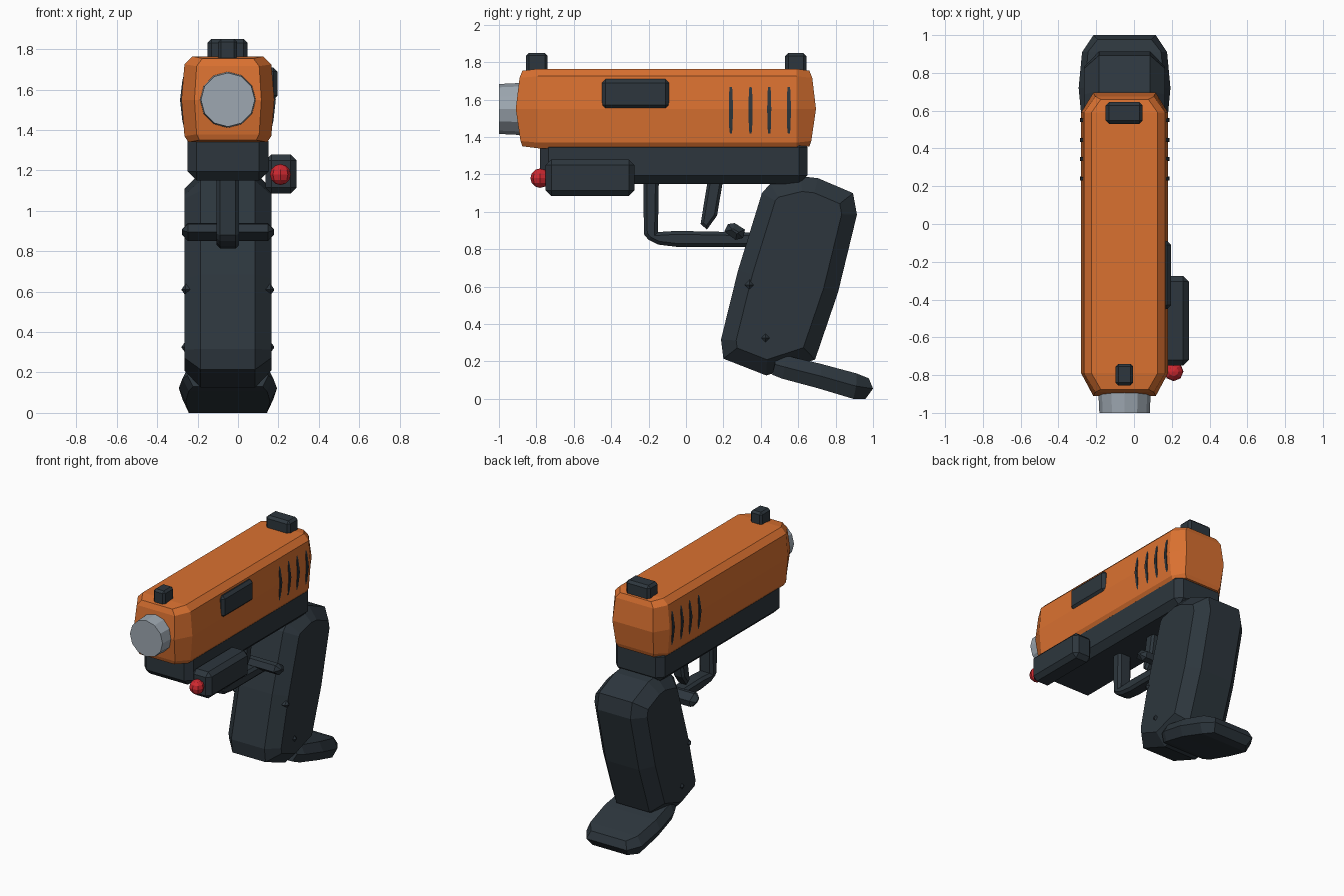
import bpy, bmesh
from mathutils import Vector

if "Cube" in bpy.data.objects:
    bpy.data.objects.remove(bpy.data.objects["Cube"])

CX = -0.05  # symmetry plane of the main body


def material(name, rgb):
    m = bpy.data.materials.new(name)
    m.diffuse_color = (*rgb, 1)
    m.use_nodes = True
    m.node_tree.nodes["Principled BSDF"].inputs["Base Color"].default_value = m.diffuse_color
    return m


ORANGE = material("orange", (0.70, 0.165, 0.03))
DARK = material("dark slate", (0.026, 0.037, 0.047))
GREY = material("light grey", (0.34, 0.39, 0.44))
RED = material("red", (0.62, 0.022, 0.03))


def finish(bm, name, mat):
    bmesh.ops.recalc_face_normals(bm, faces=bm.faces)
    me = bpy.data.meshes.new(name)
    bm.to_mesh(me)
    bm.free()
    me.materials.append(mat)
    ob = bpy.data.objects.new(name, me)
    bpy.context.collection.objects.link(ob)
    return ob


def box(name, lo, hi, bevel, mat):
    """Chamfered box between two corners."""
    bm = bmesh.new()
    bmesh.ops.create_cube(bm, size=1)
    lo, hi = Vector(lo), Vector(hi)
    for v in bm.verts:
        v.co = (lo + hi) / 2 + v.co * (hi - lo)
    bmesh.ops.bevel(bm, geom=bm.edges[:], offset=bevel, segments=1, affect='EDGES')
    return finish(bm, name, mat)


def plate(name, profile, half, bevel, mat):
    """Side (y, z) profile extruded across x, with chamfered rims."""
    bm = bmesh.new()
    base = bm.faces.new([bm.verts.new((CX - half, y, z)) for y, z in profile])
    ext = bmesh.ops.extrude_face_region(bm, geom=[base], use_keep_orig=True)
    for v in ext["geom"]:
        if isinstance(v, bmesh.types.BMVert):
            v.co.x = CX + half
    bmesh.ops.recalc_face_normals(bm, faces=bm.faces)
    rims = [e for e in bm.edges if abs(e.verts[0].co.x - e.verts[1].co.x) < 1e-5]
    bmesh.ops.bevel(bm, geom=rims, offset=bevel, segments=1, affect='EDGES')
    return finish(bm, name, mat)


def loft(name, rings, mat):
    """Rings of (half width, y, z) rows, top to bottom, mirrored about CX."""
    bm = bmesh.new()
    loops = []
    for ring in rings:
        right = [bm.verts.new((CX + h, y, z)) for h, y, z in ring]
        left = [bm.verts.new((CX - h, y, z)) for h, y, z in ring]
        loops.append(right + left[::-1])
    n = len(loops[0])
    for a, b in zip(loops, loops[1:]):
        for i in range(n):
            j = (i + 1) % n
            bm.faces.new((a[i], a[j], b[j], b[i]))
    for cap in (loops[0], loops[-1]):
        for i in range(n // 2 - 1):
            bm.faces.new((cap[i], cap[i + 1], cap[n - 2 - i], cap[n - 1 - i]))
    return finish(bm, name, mat)


# Slide: bulged cross-section with tapered, slightly pointed ends
section = [(0.175, 1.785), (0.215, 1.745), (0.23, 1.57), (0.215, 1.39), (0.195, 1.36)]
push = [0, 0.015, 0.035, 0.01, 0]


def slide_end(y, s):
    return [(h * 0.72, y + s * p, 1.57 + (z - 1.57) * 0.95) for (h, z), p in zip(section, push)]


loft("slide", [slide_end(-0.875, -1),
               [(h, -0.79, z) for h, z in section],
               [(h, 0.59, z) for h, z in section],
               slide_end(0.66, 1)], ORANGE)

# Slide grooves: thin lens-shaped slivers on both sides
for i, y0 in enumerate((0.24, 0.345, 0.445, 0.55)):
    rows = [(0.214, 1.715, 0.003), (0.226, 1.66, 0.009), (0.237, 1.57, 0.011),
            (0.226, 1.47, 0.009), (0.214, 1.415, 0.003)]
    loft(f"slide_groove_{i + 1}",
         [[(h, y0 + s * w, z) for h, z, w in rows] for s in (-1, 1)], DARK)

# Ejection port on the right side only
box("ejection_port", (0.14, -0.45, 1.57), (0.195, -0.09, 1.73), 0.02, DARK)

# Sights
box("front_sight", (-0.098, -0.855, 1.74), (-0.004, -0.74, 1.87), 0.015, DARK)
box("rear_sight", (-0.15, 0.53, 1.74), (0.046, 0.645, 1.87), 0.018, DARK)

# Muzzle: twelve-sided, slightly tapered
bm = bmesh.new()
bmesh.ops.create_cone(bm, cap_ends=True, segments=12, radius1=0.142, radius2=0.142, depth=0.18)
for v in bm.verts:
    x, y, z = v.co
    k = 0.94 if z > 0 else 1
    v.co = (CX + x * k, -0.91 - z, 1.57 + y * k)
finish(bm, "muzzle", GREY)

# Frame below the slide
box("frame", (-0.25, -0.78, 1.17), (0.15, 0.65, 1.41), 0.045, DARK)

# Grip
plate("grip", [(0.45, 1.17), (0.615, 1.21), (0.706, 1.20), (0.893, 1.12), (0.914, 1.005),
               (0.813, 0.59), (0.69, 0.23), (0.43, 0.145), (0.20, 0.235), (0.187, 0.337),
               (0.278, 0.706), (0.406, 1.12)], 0.215, 0.08, DARK)

# Grip pins
for i, (y, z) in enumerate(((0.34, 0.63), (0.425, 0.345))):
    r = 0.028
    plate(f"grip_pin_{i + 1}", [(y - r, z), (y, z + r), (y + r, z), (y, z - r)], 0.229, 0.018, DARK)

# Release bar crossing behind the trigger
plate("release_bar", [(0.205, 0.915), (0.225, 0.955), (0.26, 0.96), (0.315, 0.925),
                      (0.305, 0.88), (0.265, 0.87)], 0.228, 0.03, DARK)

# Trigger guard and trigger
plate("trigger_guard", [(-0.228, 1.2), (-0.225, 0.90), (-0.20, 0.87), (-0.15, 0.845),
                        (-0.05, 0.833), (0.36, 0.833), (0.36, 0.91), (-0.05, 0.918),
                        (-0.15, 0.912), (-0.145, 1.2)], 0.056, 0.018, DARK)
plate("trigger", [(0.118, 1.2), (0.20, 1.2), (0.166, 1.0), (0.112, 0.925), (0.078, 0.955)],
      0.045, 0.015, DARK)

# Magazine base: sloping, rounded plate that widens behind the grip
rings = []
for y, zc, hx, hz in ((0.475, 0.205, 0.20, 0.055), (0.53, 0.19, 0.225, 0.062),
                      (0.72, 0.142, 0.243, 0.065), (0.91, 0.088, 0.225, 0.068),
                      (0.975, 0.075, 0.165, 0.055)):
    bulge = 0.025 if y > 0.95 else 0
    rings.append([(hx * 0.86, y - 0.01 + t * 0.012, zc + hz) if t > 0 else
                  (hx * 0.86, y - 0.015, zc - hz) if t < 0 else
                  (hx, y + bulge, zc) for t in (1, 0, -1)])
loft("magazine_base", rings, DARK)

# Side light housing and its red lens
box("side_light", (0.135, -0.75, 1.105), (0.29, -0.275, 1.30), 0.03, DARK)
bm = bmesh.new()
bmesh.ops.create_uvsphere(bm, u_segments=8, v_segments=6, radius=0.052)
for v in bm.verts:
    v.co += Vector((0.21, -0.78, 1.2))
finish(bm, "light_lens", RED)

# Settle the lowest point on the ground
low = min(v.co.z for o in bpy.data.objects for v in o.data.vertices)
for o in bpy.data.objects:
    for v in o.data.vertices:
        v.co.z -= low
